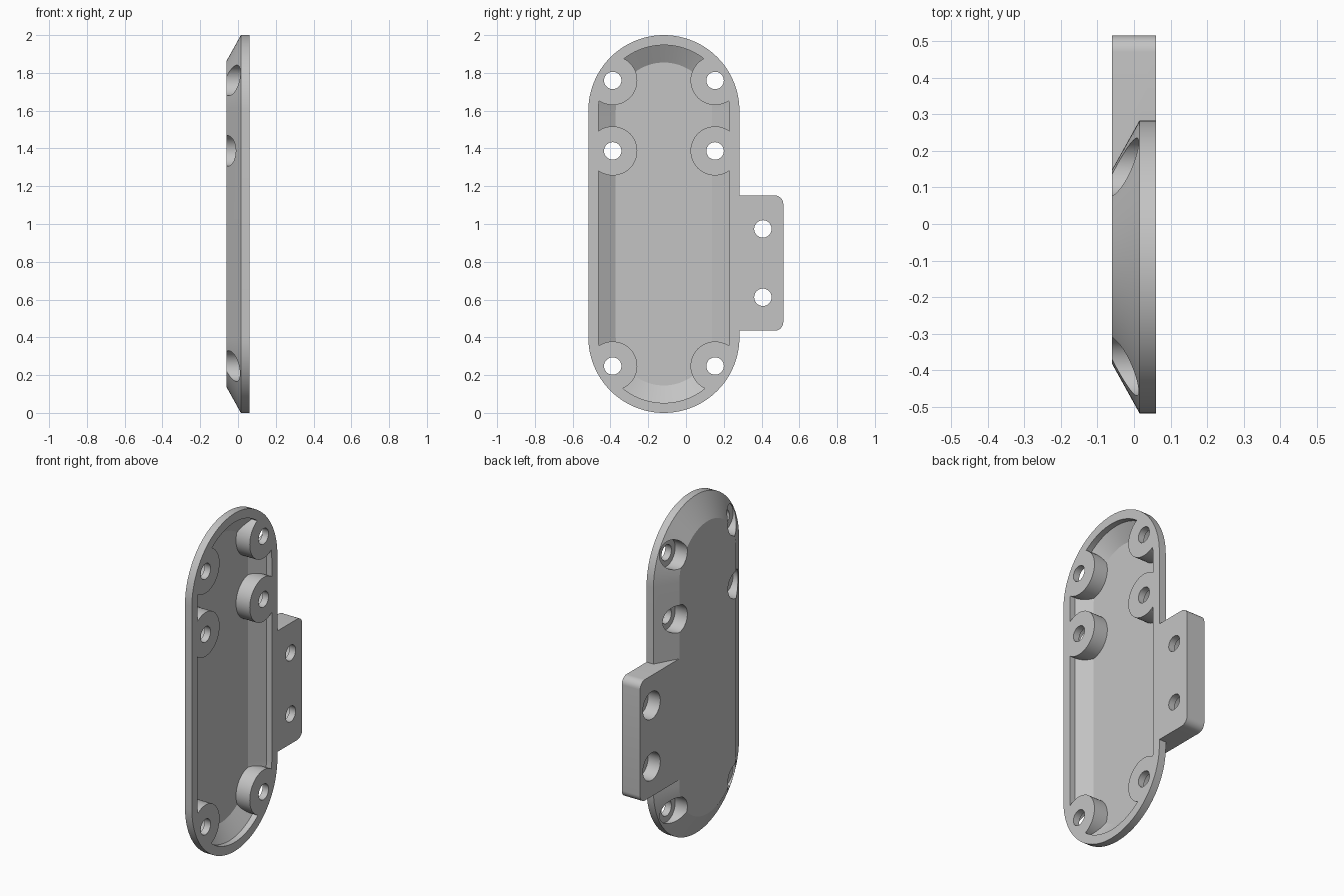
import bpy, bmesh, math

cube = bpy.data.objects.get("Cube")
if cube:
    bpy.data.objects.remove(cube, do_unlink=True)

grey = bpy.data.materials.new("light grey")
grey.use_nodes = True
colour = (0.55, 0.55, 0.55, 1)
grey.diffuse_color = colour
grey.node_tree.nodes["Principled BSDF"].inputs["Base Color"].default_value = colour

BACK, RIM = -0.06, 0.06          # closed face and open face along x
CY, HALF = -0.117, 0.4           # centre line and half width of the capsule


def outline(cy, cz, hy, hz, r, n=24):
    """Rounded rectangle in the y-z plane (capsule or circle when r is large)."""
    pts = []
    for k, (sy, sz) in enumerate([(1, 1), (-1, 1), (-1, -1), (1, -1)]):
        for i in range(n + 1):
            a = (k + i / n) * math.pi / 2
            pts.append((cy + sy * (hy - r) + r * math.cos(a),
                        cz + sz * (hz - r) + r * math.sin(a)))
    return pts


def capsule(inset):
    return outline(CY, 1, HALF - inset, 1 - inset, HALF - inset)


def loft(name, rings):
    """Closed solid through (x, outline) rings."""
    bm = bmesh.new()
    loops = [[bm.verts.new((x, y, z)) for y, z in pts] for x, pts in rings]
    for a, b in zip(loops, loops[1:]):
        for i in range(len(a)):
            j = (i + 1) % len(a)
            bm.faces.new((a[i], a[j], b[j], b[i]))
    bm.faces.new(loops[0])
    bm.faces.new(loops[-1])
    bmesh.ops.remove_doubles(bm, verts=bm.verts, dist=1e-5)
    bmesh.ops.recalc_face_normals(bm, faces=bm.faces)
    mesh = bpy.data.meshes.new(name)
    bm.to_mesh(mesh)
    bm.free()
    mesh.materials.append(grey)
    ob = bpy.data.objects.new(name, mesh)
    bpy.context.collection.objects.link(ob)
    return ob


def cylinder(name, y, z, r, x0, x1):
    ring = outline(y, z, r, r, r, 12)
    return loft(name, [(x0, ring), (x1, ring)])


def combine(target, tool, operation):
    """Apply a boolean and remove the tool."""
    bpy.ops.object.select_all(action='DESELECT')
    bpy.context.view_layer.objects.active = target
    target.select_set(True)
    mod = target.modifiers.new("cut", 'BOOLEAN')
    mod.operation = operation
    mod.solver = 'EXACT'
    mod.object = tool
    bpy.ops.object.modifier_apply(modifier=mod.name)
    bpy.data.objects.remove(tool, do_unlink=True)


# Capsule cover with a chamfered back
cover = loft("cover_plate", [(BACK, capsule(0.135)), (0.015, capsule(0)), (RIM, capsule(0))])

# Side mounting tab, flush with both faces
tab = outline(0.28, 0.793, 0.235, 0.358, 0.045, 8)
combine(cover, loft("mounting_tab", [(BACK, tab), (RIM, tab)]), 'UNION')

# Hollow inside, leaving round screw bosses standing
bosses = [(y, z) for y in (-0.388, 0.154) for z in (0.248, 1.387, 1.76)]
hollow = loft("hollow", [(-0.03, capsule(0.145)), (0.025, capsule(0.053)), (0.1, capsule(0.053))])
for y, z in bosses:
    combine(hollow, cylinder("boss", y, z, 0.13, -0.2, 0.2), 'DIFFERENCE')
combine(cover, hollow, 'DIFFERENCE')

# Screw holes with wide recesses from the back
for y, z in bosses + [(0.407, 0.612), (0.407, 0.974)]:
    combine(cover, cylinder("recess", y, z, 0.081, -0.2, 0.02), 'DIFFERENCE')
    combine(cover, cylinder("screw_hole", y, z, 0.046, -0.2, 0.2), 'DIFFERENCE')

bpy.ops.object.shade_smooth_by_angle(angle=math.radians(25))
